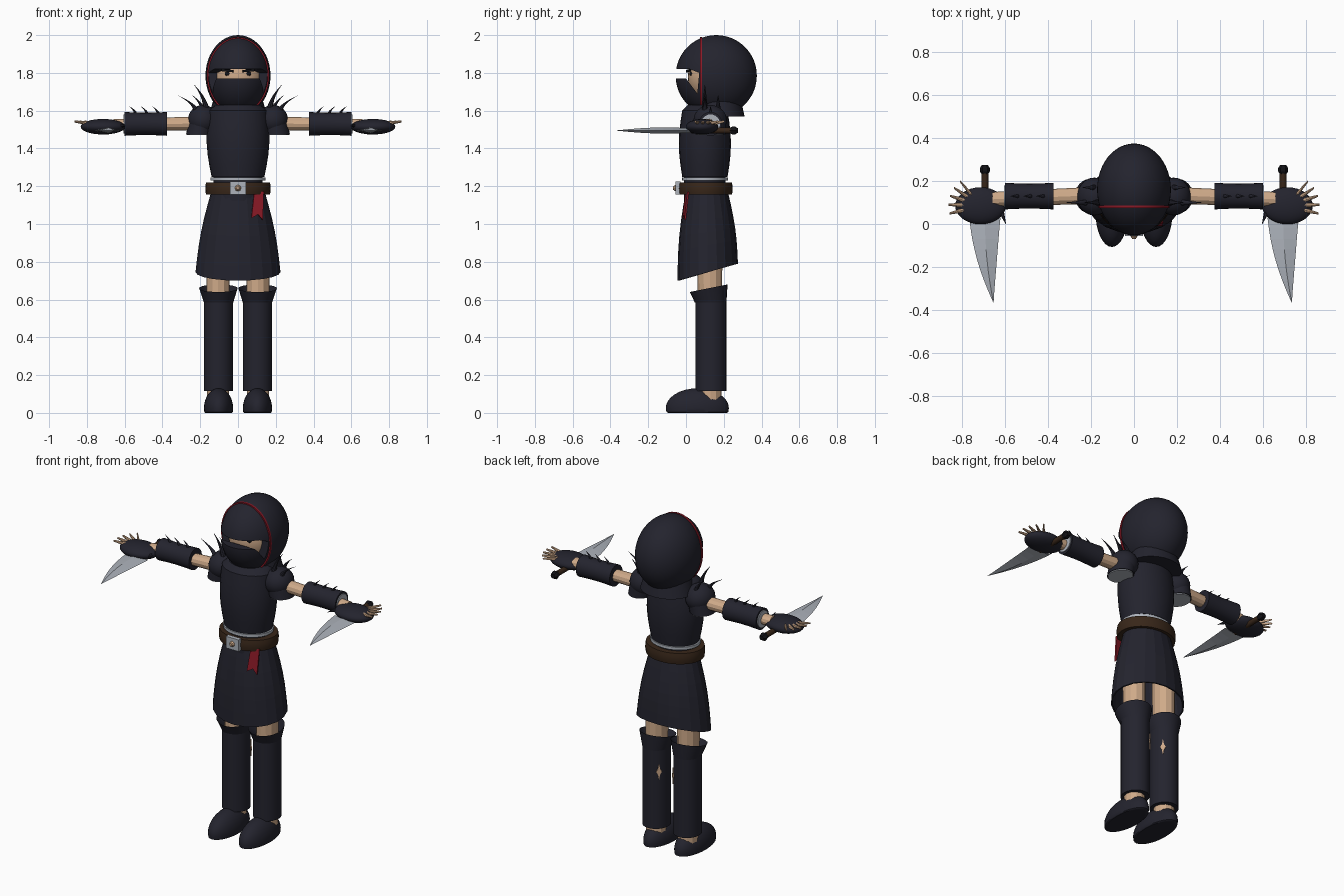
import bpy, bmesh, math
from mathutils import Vector, Matrix

if "Cube" in bpy.data.objects:
    bpy.data.objects.remove(bpy.data.objects["Cube"])


def material(name, red, green, blue):
    mat = bpy.data.materials.new(name)
    mat.use_nodes = True
    mat.diffuse_color = (red, green, blue, 1)
    shader = mat.node_tree.nodes["Principled BSDF"]
    shader.inputs["Base Color"].default_value = mat.diffuse_color
    return mat


CLOTH = material("midnight cloth", .017, .017, .027)
SKIN = material("skin", .62, .4, .25)
RED = material("red trim", .26, .01, .02)
STEEL = material("steel", .42, .45, .5)
LEATHER = material("brown leather", .04, .02, .01)
BLACK = material("black", .006, .006, .008)
RIGHT, BACK, UP = Vector((1, 0, 0)), Vector((0, 1, 0)), Vector((0, 0, 1))


def finish(name, bm, mat, smooth=True, mirror=False):
    bmesh.ops.recalc_face_normals(bm, faces=bm.faces)
    mesh = bpy.data.meshes.new(name)
    bm.to_mesh(mesh)
    bm.free()
    mesh.materials.append(mat)
    if smooth:
        mesh.polygons.foreach_set("use_smooth", [True] * len(mesh.polygons))
        mesh.set_sharp_from_angle(angle=math.radians(40))
    obj = bpy.data.objects.new(name, mesh)
    bpy.context.collection.objects.link(obj)
    if mirror:
        obj.modifiers.new("Mirror", 'MIRROR')
    return obj


def sweep(name, mat, start, end, first, last=None, across=(RIGHT, BACK), bulge=0, tilt=0,
          bend=Vector(), steps=6, sides=24, caps=True, smooth=True, mirror=False):
    """Tapering elliptical tube; bulge swells its middle, bend curves it, tilt slants its far end."""
    start, end, first = Vector(start), Vector(end), Vector(first)
    last = first if last is None else Vector(last)
    bm = bmesh.new()
    loops = []
    for step in range(steps + 1):
        f = step / steps
        radii = first.lerp(last, f) + Vector((bulge, bulge)) * math.sin(math.pi * f)
        centre = start.lerp(end, f) + bend * f * f
        loop = []
        for side in range(sides):
            angle = math.tau * side / sides
            u, v = radii.x * math.cos(angle), radii.y * math.sin(angle)
            loop.append(bm.verts.new(centre + across[0] * u + across[1] * v + UP * tilt * f * v))
        loops.append(loop)
    for low, high in zip(loops, loops[1:]):
        for i in range(sides):
            bm.faces.new((low[i - 1], low[i], high[i], high[i - 1]))
    if caps:
        bm.faces.new(loops[0])
        bm.faces.new(loops[-1])
    return finish(name, bm, mat, smooth, mirror)


def ball(name, mat, centre, radii, segments=32, mirror=False):
    bm = bmesh.new()
    bmesh.ops.create_uvsphere(bm, u_segments=segments, v_segments=segments // 2, radius=1,
                              matrix=Matrix.Translation(centre) @ Matrix.Diagonal((*radii, 1)))
    for vert in bm.verts:
        vert.co.z = max(vert.co.z, 0)
    return finish(name, bm, mat, mirror=mirror)


def plate(name, mat, outline, origin, u, v, depth, mirror=False):
    """Extruded flat outline, lying in the plane of u and v."""
    bm = bmesh.new()
    face = bm.faces.new([bm.verts.new(Vector(origin) + u * p + v * q) for p, q in outline])
    extruded = bmesh.ops.extrude_face_region(bm, geom=[face])["geom"]
    bmesh.ops.translate(bm, verts=[e for e in extruded if isinstance(e, bmesh.types.BMVert)],
                        vec=u.cross(v).normalized() * depth)
    return finish(name, bm, mat, False, mirror)


def rectangle(width, height):
    return [(p * width / 2, q * height / 2) for p, q in ((-1, -1), (1, -1), (1, 1), (-1, 1))]


def spike(name, x, y, z, height, lean, radius):
    sweep(name, CLOTH, (x, y, z), (x, y, z + height), (radius, radius), (0.001, 0.001),
          bend=RIGHT * lean, sides=8, mirror=True)


ALONG_X = (BACK, UP)
ALONG_Y = (RIGHT, UP)

# Head: skin inside a hood with a wedge-shaped eye slot
ball("face", SKIN, (0, .14, 1.78), (.135, .13, .15))
hood_centre = Vector((0, .16, 1.785))
hood = ball("hood", CLOTH, hood_centre, (.172, .215, .215), segments=48)
slot = [(-.2, 1.77), (0, 1.77), (.06, 1.69), (.07, 1.8), (.02, 1.82), (-.2, 1.82)]
cutter = plate("eye_slot_cutter", CLOTH, slot, RIGHT * -.3, BACK, UP, .6)
cutter.hide_render = True
cutter.display_type = 'WIRE'
cut = hood.modifiers.new("Slot", 'BOOLEAN')
cut.object, cut.operation, cut.solver = cutter, 'DIFFERENCE', 'EXACT'
ball("eyes", BLACK, (.05, .03, 1.795), (.02, .012, .014), segments=16, mirror=True)
plate("brows", BLACK, rectangle(.06, .012), (.055, .018, 1.812),
      RIGHT + BACK * .3 + UP * .1, UP, .009, mirror=True)
stripe = hood_centre - BACK * .086
sweep("hood_stripe", RED, stripe, stripe + BACK * .012, (.165, .204),
      across=ALONG_Y, steps=1, sides=48)
sweep("hood_collar", CLOTH, (0, .18, 1.57), (0, .17, 1.66), (.155, .13), (.13, .12))

# Torso, waist and belt
sweep("torso", CLOTH, (0, .1, 1.25), (0, .1, 1.6), (.14, .12), (.155, .12), bulge=.018)
sweep("neckline", CLOTH, (0, .1, 1.6), (0, .11, 1.63), (.155, .12), (.12, .1), steps=2)
sweep("waist", CLOTH, (0, .1, 1.1), (0, .1, 1.27), (.13, .11))
sweep("waist_ring", STEEL, (0, .1, 1.23), (0, .1, 1.247), (.146, .122), steps=1)
sweep("belt", LEATHER, (0, .103, 1.155), (0, .103, 1.22), (.169, .14), bulge=.004, sides=32)
plate("buckle", STEEL, rectangle(.086, .07), (0, -.03, 1.19), RIGHT, UP, .025)
sweep("buckle_stud", SKIN, (0, -.05, 1.19), (0, -.07, 1.19), (.02, .02), (.008, .008),
      across=ALONG_Y, steps=1, sides=8, smooth=False)

# Skirt with a hem that is low at the front and high at the back
skirt = sweep("skirt", CLOTH, (0, .11, 1.17), (0, .115, .745), (.142, .112), (.225, .16),
              bulge=.012, tilt=.28, sides=20, caps=False, smooth=False)
skirt.modifiers.new("Thickness", 'SOLIDIFY').thickness = .008
sash = [(-.02, .15), (.03, .15), (.025, 0), (0, .03), (-.035, .01)]
plate("red_sash", RED, sash, (.105, -.005, 1.02), RIGHT + BACK * .2, UP - BACK * -.1, .009)

# Legs
sweep("legs", SKIN, (.105, .13, .05), (.105, .125, .95), (.058, .058), (.062, .068),
      sides=12, smooth=False, mirror=True)
sweep("boots", CLOTH, (.103, .132, .115), (.103, .132, .6), (.077, .082), steps=1, mirror=True)
sweep("boot_cuffs", CLOTH, (.103, .13, .585), (.104, .12, .66), (.078, .084), (.102, .1),
      tilt=.2, steps=3, caps=False, mirror=True)
sweep("cuff_linings", CLOTH, (.103, .13, .6), (.104, .12, .655), (.06, .06), (.1, .098),
      tilt=.2, steps=2, caps=False, mirror=True)
ball("shoes", CLOTH, (.103, .06, .025), (.077, .167, .105), mirror=True)
points = [math.tau * i / 8 for i in range(8)]
tear = [(math.cos(a) ** 3 * .016, math.sin(a) ** 3 * .05) for a in points]
plate("boot_tears", SKIN, tear, (.049, .188, .46), -(RIGHT + BACK).normalized(), UP, .006, mirror=True)

# Arms, shoulders and bracers
sweep("arms", SKIN, (.15, .135, 1.533), (.66, .115, 1.525), (.04, .038), (.034, .03),
      across=ALONG_X, sides=12, smooth=False, mirror=True)
ball("shoulder_domes", CLOTH, (.185, .128, 1.55), (.08, .088, .08), mirror=True)
sweep("shoulder_sleeves", CLOTH, (.205, .13, 1.475), (.19, .13, 1.55), (.07, .08), mirror=True)
sweep("sleeve_rims", STEEL, (.205, .13, 1.47), (.205, .13, 1.48), (.065, .075), steps=1, mirror=True)
sweep("bracers", CLOTH, (.375, .13, 1.53), (.6, .13, 1.53), (.062, .063),
      across=ALONG_X, bulge=-.004, mirror=True)
sweep("bracer_rims", STEEL, (.59, .13, 1.53), (.605, .13, 1.53), (.05, .05),
      across=ALONG_X, steps=1, mirror=True)
for x, y, height, lean in ((.165, .1, .155, .065), (.215, .1, .1, .1), (.18, .17, .1, .06)):
    spike("shoulder_spikes", x, y, 1.58, height, lean, .02)
for i in range(3):
    spike("bracer_spikes", .42 + i * .06, .13, 1.575, .048, .035, .012)

# Hands with bare fingertips fanned round the glove
glove = Vector((.715, .085, 1.515))
ball("gloves", CLOTH, glove, (.118, .086, .041), mirror=True)
for i in range(5):
    angle = math.radians(i * 16 - 14)
    reach = RIGHT * math.cos(angle) + BACK * math.sin(angle)
    root = glove + UP * .015 + reach * .05
    sweep("fingers", SKIN, root, root + reach * .1 + UP * .012, (.014, .014), (.005, .005),
          across=ALONG_X, sides=8, mirror=True)
sweep("glove_barbs", CLOTH, (.62, .06, 1.52), (.597, 0, 1.52), (.014, .012), (.001, .001),
      across=ALONG_Y, steps=1, sides=6, mirror=True)

# Daggers: both blades sweep the same way
for side, x in (("left", .695), ("right", -.695)):
    grip = Vector((x, .03, 1.495))
    sweep(side + "_blade", STEEL, grip, grip - BACK * .395, (.073, .012), (.001, .001),
          across=ALONG_Y, bulge=.009, bend=RIGHT * .04, steps=8, sides=4, smooth=False)
    sweep(side + "_handle", LEATHER, grip, grip + BACK * .22, (.016, .016),
          across=ALONG_Y, sides=10)
    sweep(side + "_pommel", BLACK, grip + BACK * .2, grip + BACK * .245, (.014, .014),
          across=ALONG_Y, bulge=.011, steps=3, sides=6, smooth=False)
